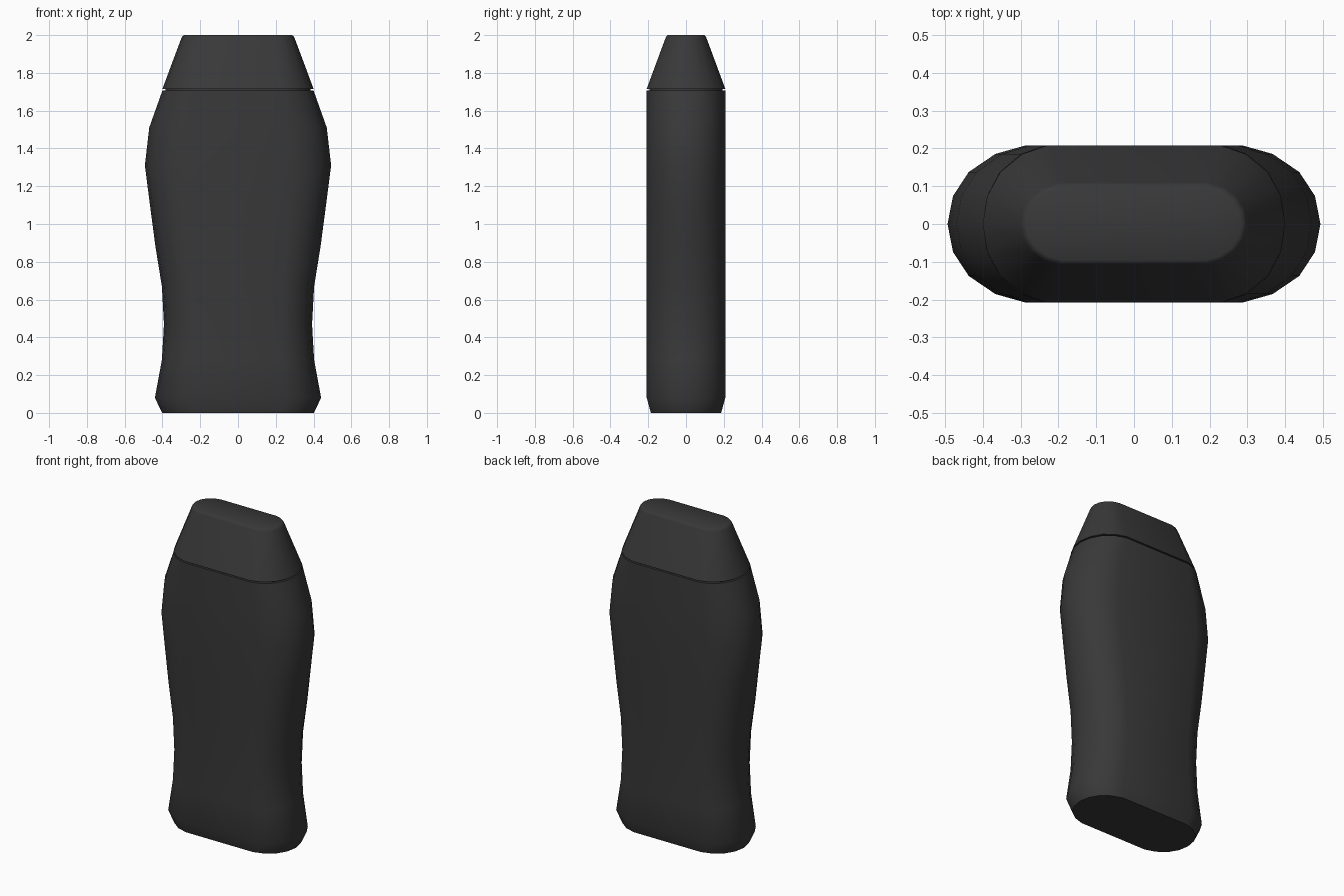
import bpy, bmesh, math

if "Cube" in bpy.data.objects:
    bpy.data.objects.remove(bpy.data.objects["Cube"])

plastic = bpy.data.materials.new("dark_plastic")
plastic.diffuse_color = (0.04, 0.04, 0.04, 1)
plastic.use_nodes = True
plastic.node_tree.nodes["Principled BSDF"].inputs["Base Color"].default_value = plastic.diffuse_color

# Rounded end of the cross-section, quarter turn in unit coordinates
ARC = [(1, 0), (0.93, 0.355), (0.73, 0.66), (0.39, 0.89), (0, 1)]


def section(half_w, half_d, flat):
    """Flattened capsule outline: straight long sides, rounded ends."""
    q = [(half_w * (flat + (1 - flat) * u), half_d * v) for u, v in ARC]
    upper = q + [(-x, y) for x, y in reversed(q)]
    lower = [(x, -y) for x, y in reversed(upper[1:-1])]
    return upper + lower


def loft(name, rings):
    """Skin a closed solid through (z, half width, half depth, flat share)."""
    bm = bmesh.new()
    loops = [[bm.verts.new((x, y, z)) for x, y in section(w, d, f)]
             for z, w, d, f in rings]
    n = len(loops[0])
    for a, b in zip(loops, loops[1:]):
        for i in range(n):
            j = (i + 1) % n
            bm.faces.new((a[i], a[j], b[j], b[i]))
    bm.faces.new(loops[0][::-1])
    bm.faces.new(loops[-1])
    bmesh.ops.recalc_face_normals(bm, faces=bm.faces)
    me = bpy.data.meshes.new(name)
    bm.to_mesh(me)
    bm.free()
    ob = bpy.data.objects.new(name, me)
    bpy.context.collection.objects.link(ob)
    me.materials.append(plastic)
    bpy.ops.object.select_all(action='DESELECT')
    ob.select_set(True)
    bpy.context.view_layer.objects.active = ob
    bpy.ops.object.shade_smooth_by_angle(angle=math.radians(42))
    return ob


# Bottle body: waisted front profile, constant depth above the base chamfer
profile = [(0.08, 0.44), (0.28, 0.403), (0.47, 0.392), (0.67, 0.403),
           (0.88, 0.437), (1.10, 0.466), (1.31, 0.493), (1.51, 0.47),
           (1.707, 0.40)]
loft("bottle_body", [(0, 0.402, 0.186, 0.58)]
     + [(z, w, 0.208, 0.58) for z, w in profile])

# Recessed seam between body and cap
loft("seam_neck", [(1.70, 0.385, 0.193, 0.57), (1.725, 0.385, 0.193, 0.57)])

# Tapered cap with a softened top rim
loft("cap", [(1.716, 0.40, 0.208, 0.57), (1.983, 0.30, 0.109, 0.66),
             (1.995, 0.294, 0.104, 0.66), (2.0, 0.284, 0.096, 0.66)])
